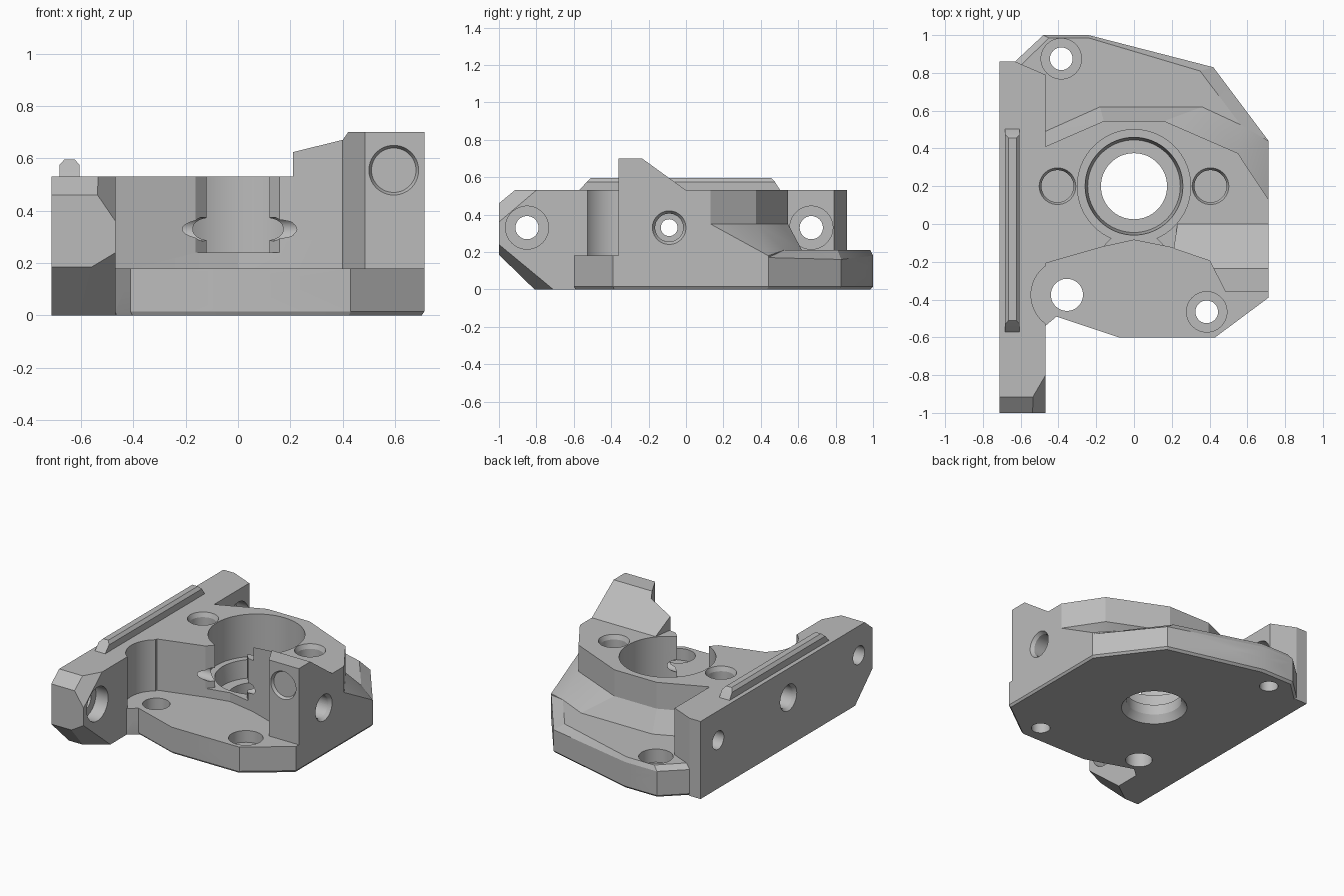
import bpy, bmesh
from mathutils import Vector, Matrix

cube = bpy.data.objects.get("Cube")
if cube:
    bpy.data.objects.remove(cube, do_unlink=True)

metal = bpy.data.materials.new("plain grey")
metal.use_nodes = True
GREY = (0.5, 0.5, 0.5, 1)
metal.diffuse_color = GREY
metal.node_tree.nodes["Principled BSDF"].inputs["Base Color"].default_value = GREY


def finish(name, bm):
    bmesh.ops.recalc_face_normals(bm, faces=bm.faces)
    mesh = bpy.data.meshes.new(name)
    bm.to_mesh(mesh)
    bm.free()
    mesh.materials.append(metal)
    obj = bpy.data.objects.new(name, mesh)
    bpy.context.collection.objects.link(obj)
    return obj


def loft(name, rings):
    """Solid through rings of 3D points with equal counts."""
    bm = bmesh.new()
    loops = [[bm.verts.new(p) for p in ring] for ring in rings]
    n = len(loops[0])
    for low, high in zip(loops, loops[1:]):
        for i in range(n):
            j = (i + 1) % n
            bm.faces.new((low[i], low[j], high[j], high[i]))
    bm.faces.new(loops[0][::-1])
    bm.faces.new(loops[-1])
    bmesh.ops.triangulate(bm, faces=[f for f in bm.faces if len(f.verts) == 4])
    return finish(name, bm)


def at(pts, z):
    zs = z if isinstance(z, list) else [z] * len(pts)
    return [(x, y, h) for (x, y), h in zip(pts, zs)]


def prism(name, pts, a, b, axis="z"):
    if axis == "z":
        return loft(name, [at(pts, a), at(pts, b)])
    return loft(name, [[(t, p, q) for p, q in pts] for t in (a, b)])


def cylinder(start, end, r1, r2=None):
    """Round cutter between two points, straight or tapered."""
    a, b = Vector(start), Vector(end)
    turn = (b - a).to_track_quat("Z", "Y").to_matrix().to_4x4()
    bm = bmesh.new()
    bmesh.ops.create_cone(bm, cap_ends=True, segments=64, radius1=r1,
                          radius2=r1 if r2 is None else r2, depth=(b - a).length,
                          matrix=Matrix.Translation((a + b) / 2) @ turn)
    obj = finish("round_cutter", bm)
    obj.hide_render = True
    return obj


def combine(obj, other, operation):
    mod = obj.modifiers.new("combine", "BOOLEAN")
    mod.operation, mod.solver, mod.object = operation, "EXACT", other
    bpy.context.view_layer.objects.active = obj
    bpy.ops.object.modifier_apply(modifier=mod.name)
    bpy.data.objects.remove(other, do_unlink=True)


def shave(obj, a, b, c, corner):
    """Slice off the side of plane abc that holds the corner."""
    a, b, c, corner = map(Vector, (a, b, c, corner))
    normal = (b - a).cross(c - a).normalized()
    if normal.dot(corner - a) < 0:
        normal = -normal
    bm = bmesh.new()
    bm.from_mesh(obj.data)
    cut = bmesh.ops.bisect_plane(bm, geom=bm.verts[:] + bm.edges[:] + bm.faces[:],
                                 plane_co=a, plane_no=normal, clear_outer=True)
    edges = [e for e in cut["geom_cut"] if isinstance(e, bmesh.types.BMEdge)]
    bmesh.ops.holes_fill(bm, edges=edges)
    bmesh.ops.recalc_face_normals(bm, faces=bm.faces)
    bm.to_mesh(obj.data)
    bm.free()


TOP, DECK, LEFT, RIGHT = 0.53, 0.18, -0.712, 0.712

# base plate with a small bevel underneath
outline = [(LEFT, 0.86), (-0.63, 0.86), (-0.48, 1), (-0.24, 1), (0.42, 0.83),
           (RIGHT, 0.44), (RIGHT, -0.39), (0.43, -0.6), (-0.08, -0.6),
           (-0.41, -0.49), (-0.47, -0.54), (LEFT, -0.54)]
inset = [(x * 0.985, y * 0.985) for x, y in outline]
block = loft("mount_block", [at(inset, 0), at(outline, 0.015), at(outline, 0.15)])

# front deck
deck = prism("deck", [(LEFT, 0.44), (RIGHT, 0.44)] + outline[6:], 0.1, DECK)

# back shelf with sloped rim
rim = [(-0.6, 0.44), (-0.63, 0.86)] + outline[2:6]
crest = [(-0.6, 0.44), (-0.6, 0.84), (-0.45, 0.985), (-0.24, 0.985),
         (0.35, 0.81), (0.565, 0.525)]
shelf = loft("shelf", [at(rim, 0.1), at(rim, [0.18, 0.18, 0.18, 0.18, 0.16, 0.17]),
                       at(crest, 0.21)])

# raised body and its sloping skirt
back_wall = [(-0.47, 0.41), (-0.16, 0.545), (0.16, 0.545), (0.55, 0.375), (RIGHT, 0.13)]
front_wall = [(RIGHT, -0.36), (0.485, -0.36), (0.4, -0.195), (0.2, -0.125), (0, -0.085),
              (-0.16, -0.12), (-0.44, -0.2), (-0.6, -0.25)]
body = prism("body", [(-0.6, 0.36)] + back_wall + front_wall, 0.1, TOP)
foot = [(-0.47, 0.49), (-0.18, 0.62), (0.36, 0.62), (0.565, 0.525), (RIGHT, 0.44)]
inner = [(RIGHT, 0), (-0.6, 0.3)]
skirt = loft("skirt", [at(foot + inner, 0.1),
                       at(foot + inner, [0.21, 0.21, 0.21, 0.21, 0.18, 0.2, 0.2]),
                       at(back_wall + inner, 0.35)])

# tall tab with a slope to the back
tab = prism("tab", [(0.23, 0), (0.21, -0.13), (0.4, -0.195), (0.485, -0.36),
                    (RIGHT, -0.36), (RIGHT, 0)], 0.3, 0.7)
shave(tab, (0, -0.235, 0.7), (1, -0.235, 0.7), (0, 0, TOP), (0, 0, 0.7))

# side rail with shaved ends
rail = prism("rail", [(-1, 0.185), (-1, 0.46), (-0.915, TOP), (0.86, TOP),
                      (0.86, 0), (-0.81, 0)], LEFT, -0.468, "x")
shave(rail, (-0.535, -0.915, TOP), (-0.468, -0.8, TOP), (-0.468, -1, 0.36), (-0.468, -1, TOP))
shave(rail, (-0.56, -1, 0.185), (-0.468, -1, 0.24), (-0.468, -0.71, 0), (-0.468, -1, 0))
shave(rail, (-0.63, 0.86, 0), (-0.468, 0.79, 0), (-0.63, 0.86, 1), (-0.468, 0.86, 0))

for part in (deck, shelf, body, skirt, tab, rail):
    combine(block, part, "UNION")

# stepped central bore and its front opening
bore = [(0.24, 0.8, 0.3, 0.3), (0.12, 0.25, 0.245, 0.26), (-0.1, 0.2, 0.175, 0.175),
        (-0.01, 0.05, 0.215, 0.175)]
cutters = [cylinder((0, 0.2, a), (0, 0.2, b), r1, r2) for a, b, r1, r2 in bore]
cutters.append(prism("opening", [(-0.12, 0), (-0.12, -0.075), (-0.175, -0.135),
                                 (0.175, -0.135), (0.12, -0.075), (0.12, 0)], 0.24, 0.8))

# round clearance and vertical bolt holes
cutters.append(cylinder((-0.355, -0.375, DECK), (-0.355, -0.375, 0.8), 0.19))
cutters.append(cylinder((-0.355, -0.375, -0.1), (-0.355, -0.375, 0.3), 0.085))
for x, y, seat in ((0.385, -0.465, 0.1), (-0.385, 0.875, 0.12)):
    cutters.append(cylinder((x, y, -0.1), (x, y, 0.3), 0.06))
    cutters.append(cylinder((x, y, seat), (x, y, 0.4), 0.107))

# blind pockets beside the bore
for x in (-0.405, 0.405):
    cutters.append(cylinder((x, 0.2, 0.3), (x, 0.2, 0.7), 0.085))
    cutters.append(cylinder((x, 0.2, 0.5), (x, 0.2, 0.54), 0.085, 0.101))

# cross holes through the rail and body
for y in (-0.85, 0.67):
    cutters.append(cylinder((-0.8, y, 0.33), (-0.3, y, 0.33), 0.062))
    cutters.append(cylinder((-0.56, y, 0.33), (-0.3, y, 0.33), 0.115))
cutters.append(cylinder((-0.8, -0.09, 0.33), (0.8, -0.09, 0.33), 0.045))
for side in (-1, 1):
    cutters.append(cylinder((side * 0.8, -0.09, 0.33), (side * 0.6, -0.09, 0.33), 0.075))
    cutters.append(cylinder((side * 0.72, -0.09, 0.33), (side * 0.69, -0.09, 0.33), 0.095, 0.075))

# blind hole in the tab front
cutters.append(cylinder((0.595, -0.5, 0.555), (0.595, -0.24, 0.555), 0.085))
cutters.append(cylinder((0.595, -0.37, 0.555), (0.595, -0.34, 0.555), 0.1, 0.085))

for cutter in cutters:
    combine(block, cutter, "DIFFERENCE")

# narrow ridge on the rail
ridge = loft("rail_ridge", [
    [(x, y, z) for x, y in ((-0.682, a), (-0.605, a), (-0.605, b), (-0.682, b))]
    if z < 0.59 else
    [(x, y, z) for x, y in ((-0.664, a), (-0.623, a), (-0.623, b), (-0.664, b))]
    for z, a, b in ((0.52, -0.58, 0.51), (0.575, -0.53, 0.475), (0.595, -0.51, 0.455))])

bpy.ops.object.select_all(action="DESELECT")
for obj in (block, ridge):
    obj.select_set(True)
bpy.context.view_layer.objects.active = block
bpy.ops.object.shade_smooth_by_angle(angle=0.35)
